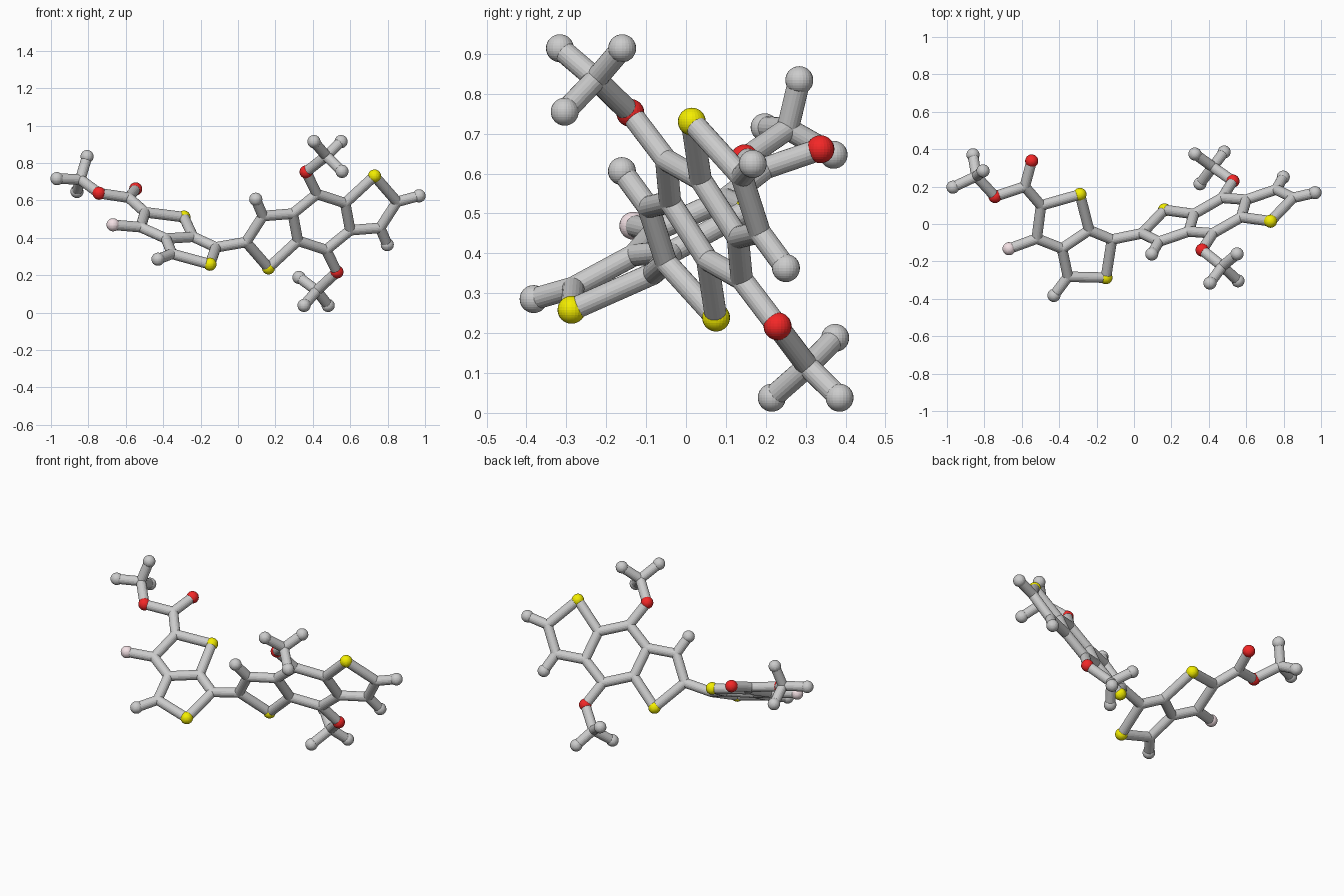
import bpy
from mathutils import Vector

if "Cube" in bpy.data.objects:
    bpy.data.objects.remove(bpy.data.objects["Cube"])

BALL_R, BOND_R = 0.035, 0.028


def material(name, color):
    m = bpy.data.materials.new(name)
    m.diffuse_color = color
    m.use_nodes = True
    m.node_tree.nodes["Principled BSDF"].inputs["Base Color"].default_value = m.diffuse_color
    return m


YELLOW = material("yellow", (0.9, 0.85, 0.0, 1))
RED = material("red", (0.9, 0.02, 0.02, 1))
PINK = material("pink", (0.9, 0.75, 0.78, 1))


def ball(name, p, r=BALL_R, mat=None):
    bpy.ops.mesh.primitive_uv_sphere_add(segments=24, ring_count=16, radius=r, location=p)
    o = bpy.context.object
    o.name = name
    if mat:
        o.data.materials.append(mat)


def bond(a, b):
    a, b = Vector(a), Vector(b)
    d = b - a
    bpy.ops.mesh.primitive_cylinder_add(vertices=20, radius=BOND_R, depth=d.length, location=(a + b) / 2)
    o = bpy.context.object
    o.name = "bond"
    o.rotation_mode = 'QUATERNION'
    o.rotation_quaternion = d.to_track_quat('Z', 'Y')


# The two flat ring systems each lie in a tilted plane
def right_plane(x, z):
    return (x, 0.387 * x - 0.571 * z + 0.149, z)


def left_plane(x, y):
    return (x, y, -0.262 * x + 0.484 * y + 0.358)


def mirrored(p):
    # point symmetry about the middle of the right ring system
    return (0.893 - p[0], 0.09 - p[1], 0.969 - p[2])


atoms = {}

# Right ring system: one half, then its point-mirrored twin
half = {
    "S": (0.73, 0.73), "tip": (0.85, 0.592), "side": (0.76, 0.453),
    "fuse_a": (0.573, 0.585), "fuse_b": (0.60, 0.44), "ring": (0.422, 0.634),
    "O": (0.364, 0.752), "end_side": (0.798, 0.363),
}
for n, xz in half.items():
    p = right_plane(*xz)
    atoms[n + "1"] = p
    atoms[n + "2"] = mirrored(p)
atoms["end_tip"] = right_plane(0.968, 0.624)

# Branched groups on the right ring system
atoms.update({
    "hub1": (0.472, -0.226, 0.837), "end_1a": (0.556, -0.304, 0.755),
    "end_1b": (0.406, -0.316, 0.914), "end_1c": (0.551, -0.16, 0.914),
    "hub2": (0.421, 0.305, 0.117), "end_2a": (0.326, 0.374, 0.188),
    "end_2b": (0.353, 0.215, 0.038), "end_2c": (0.482, 0.385, 0.038),
})

# Left ring system
left = {
    "S3": (-0.15, -0.287), "S4": (-0.289, 0.158), "link": (-0.118, -0.083),
    "c9": (-0.24, -0.033), "c8": (-0.385, -0.131), "c5": (-0.353, -0.282),
    "c6": (-0.52, -0.078), "c7": (-0.497, 0.099),
    "end_4": (-0.428, -0.382), "F": (-0.668, -0.132),
}
for n, xy in left.items():
    atoms[n] = left_plane(*xy)

# Side chain at the far left
atoms.update({
    "c11": (-0.584, 0.2, 0.614), "O3": (-0.547, 0.337, 0.661), "O4": (-0.743, 0.147, 0.638),
    "hub3": (-0.843, 0.255, 0.712), "end_3a": (-0.968, 0.197, 0.716),
    "end_3b": (-0.807, 0.284, 0.834), "end_3c": (-0.861, 0.37, 0.647),
})

# Bonds as chains of atom names
chains = []
for i, j in (("1", "2"), ("2", "1")):
    chains += [
        f"fuse_a{i} S{i} tip{i} side{i} fuse_b{i} fuse_a{i} ring{i} O{i} hub{i} end_{i}a",
        f"ring{j} fuse_b{i}", f"side{i} end_side{i}",
        f"end_{i}b hub{i} end_{i}c",
    ]
chains += [
    "tip1 end_tip", "tip2 link S3 c5 c8 c9 link", "c9 S4 c7 c6 c8", "c5 end_4", "c6 F",
    "c7 c11 O4 hub3 end_3a", "c11 O3", "end_3b hub3 end_3c",
]
for chain in chains:
    names = chain.split()
    for a, b in zip(names, names[1:]):
        bond(atoms[a], atoms[b])

# Balls: coloured ones, grey ends, and small rounded joints
COLOURS = {"S": ("yellow_ball", YELLOW), "O": ("red_ball", RED), "F": ("pink_ball", PINK)}
for n, p in atoms.items():
    if n[0] in COLOURS:
        label, mat = COLOURS[n[0]]
        ball(label, p, BALL_R, mat)
    elif n.startswith("end"):
        ball("grey_end_ball", p)
    else:
        ball("joint", p, BOND_R)
